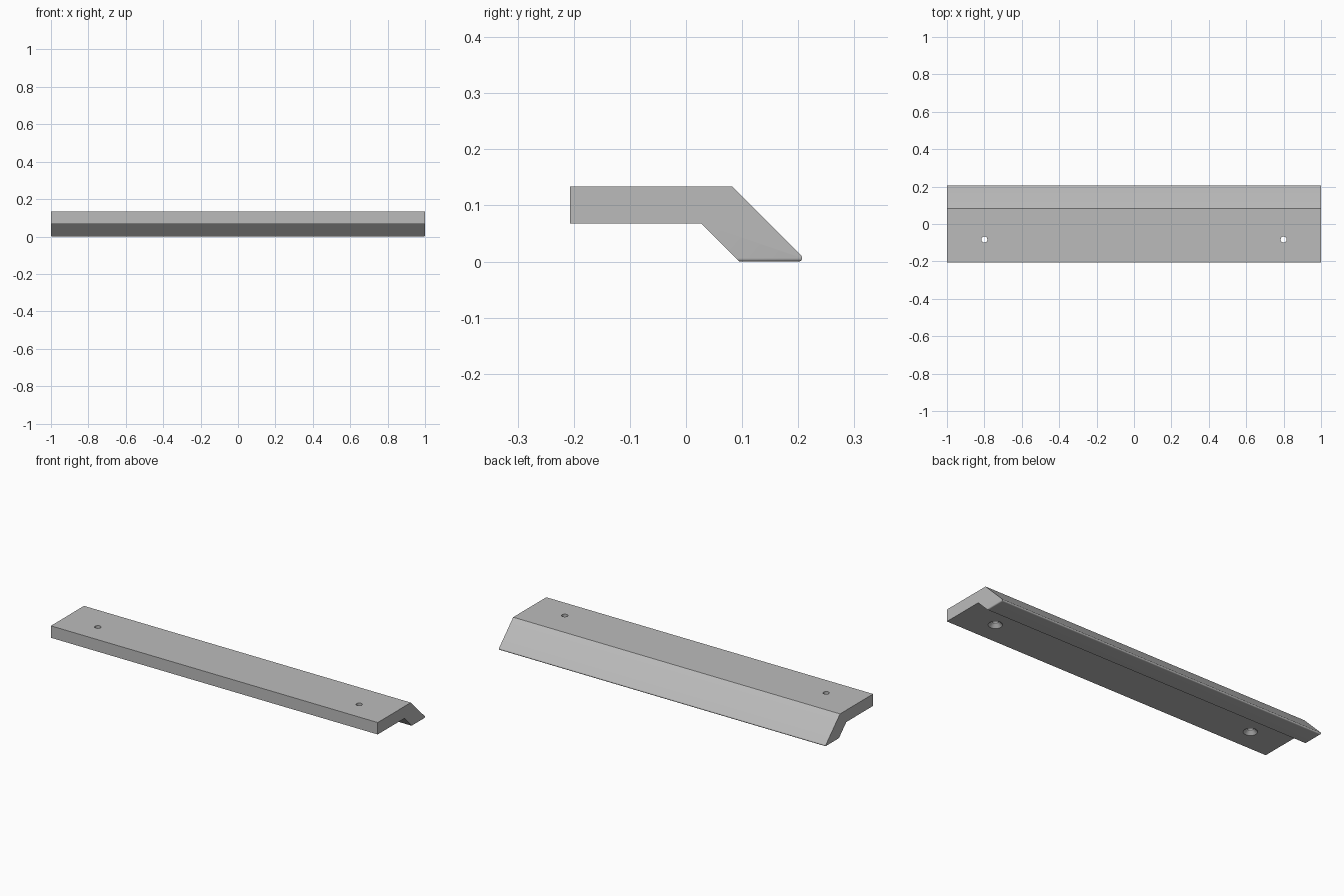
import bpy, bmesh
from math import cos, sin, pi, sqrt

old = bpy.data.objects.get("Cube")
if old:
    bpy.data.objects.remove(old, do_unlink=True)

grey = bpy.data.materials.new("plain grey")
grey.use_nodes = True
colour = (0.5, 0.5, 0.5, 1)
grey.diffuse_color = colour
grey.node_tree.nodes["Principled BSDF"].inputs["Base Color"].default_value = colour

BACK, TOP, UNDER = 0.207, 0.134, 0.068
R = 0.0064       # rounding of the lip's lower edges
STEPS = 8


def make_object(name, bm):
    bmesh.ops.recalc_face_normals(bm, faces=bm.faces[:])
    mesh = bpy.data.meshes.new(name)
    bm.to_mesh(mesh)
    bm.free()
    mesh.materials.append(grey)
    obj = bpy.data.objects.new(name, mesh)
    bpy.context.collection.objects.link(obj)
    return obj


def loft(bm, rings):
    """Join matching rings of points and cap both ends."""
    rows = [[bm.verts.new(p) for p in ring] for ring in rings]
    n = len(rows[0])
    for a, b in zip(rows, rows[1:]):
        for i in range(n):
            j = (i + 1) % n
            bm.faces.new((a[i], a[j], b[j], b[i]))
    bm.faces.new(rows[0])
    bm.faces.new(rows[-1])


def section(x, lift):
    """Cross-section of the bent plate, its lower side raised by lift."""
    pts = [(-BACK, UNDER), (-BACK, TOP), (0.082, TOP)]
    for i in range(STEPS + 1):
        a = pi / 4 - 0.75 * pi * i / STEPS
        pts.append((BACK - R + R * cos(a), max(R + R * sin(a), lift)))
    pts += [(0.095 - lift, lift), (0.027, UNDER)]
    return [(x, y, z) for y, z in pts]


# Bent plate with a sloping lip
half = []
for i in range(6):
    a = pi / 2 * i / 5
    half.append((1 - R + R * sin(a), R * (1 - cos(a))))
bm = bmesh.new()
loft(bm, [section(-x, h) for x, h in reversed(half)] + [section(x, h) for x, h in half])
plate = make_object("bent_plate", bm)

# Countersunk screw holes
HOLE, SINK = 0.016, 0.035
profile = [(SINK + 0.01, UNDER - 0.01), (HOLE, UNDER + SINK - HOLE), (HOLE, TOP + 0.02)]
bm = bmesh.new()
for x in (-0.8, 0.8):
    loft(bm, [[(x + r * cos(2 * pi * k / 32), -0.083 + r * sin(2 * pi * k / 32), z)
               for k in range(32)] for r, z in profile])
cutter = make_object("hole_cutter", bm)
cutter.hide_render = True

cut = plate.modifiers.new("screw_holes", "BOOLEAN")
cut.operation = "DIFFERENCE"
cut.solver = "EXACT"
cut.object = cutter
bpy.ops.object.select_all(action="DESELECT")
plate.select_set(True)
bpy.context.view_layer.objects.active = plate
bpy.ops.object.modifier_apply(modifier=cut.name)
bpy.data.objects.remove(cutter, do_unlink=True)
bpy.ops.object.shade_smooth_by_angle()
